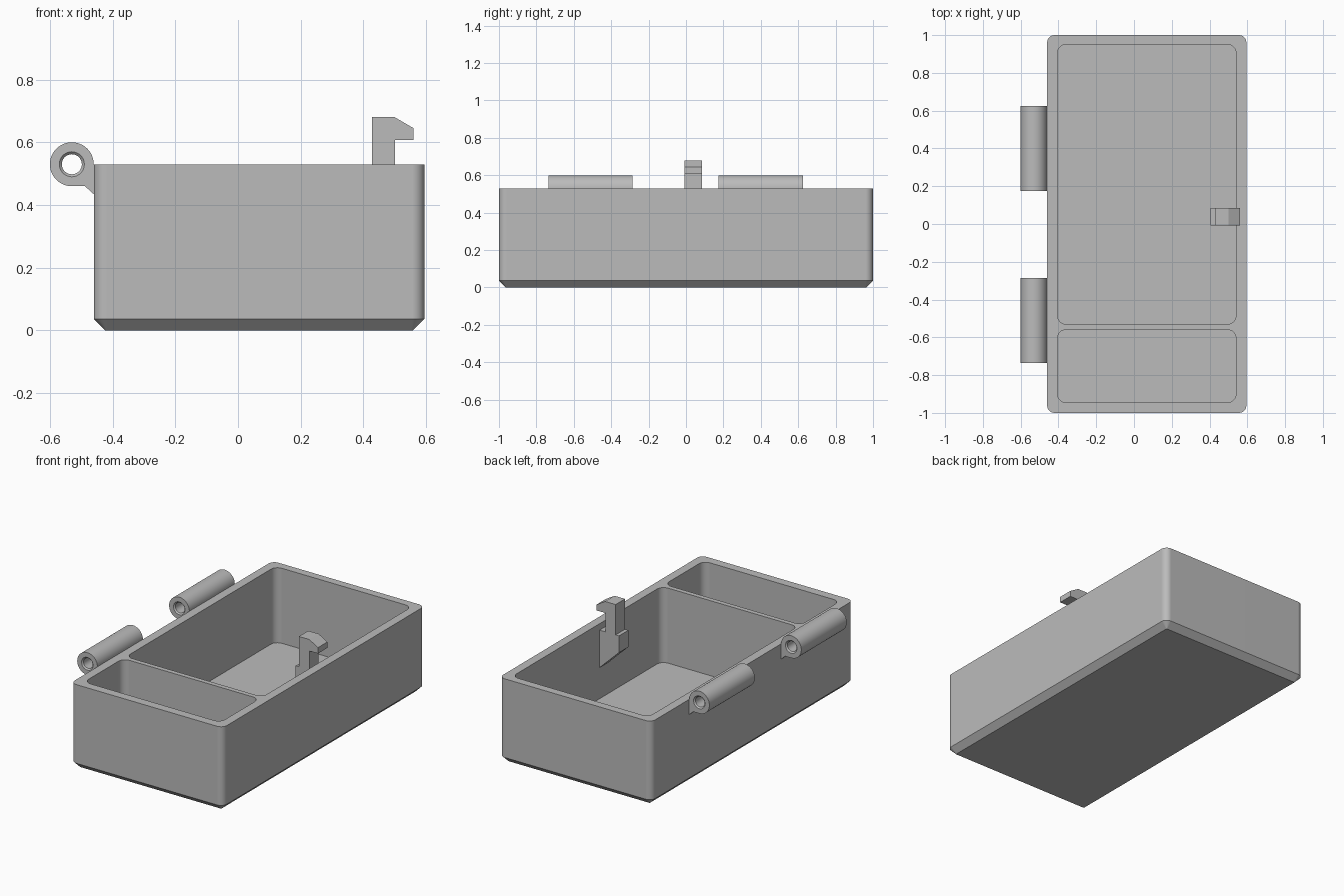
import bpy, bmesh
from math import pi, cos, sin, radians
from mathutils import Vector

if "Cube" in bpy.data.objects:
    bpy.data.objects.remove(bpy.data.objects["Cube"])

GREY = (0.5, 0.5, 0.5, 1)
mat = bpy.data.materials.new("plain grey")
mat.use_nodes = True
mat.diffuse_color = GREY
mat.node_tree.nodes["Principled BSDF"].inputs["Base Color"].default_value = GREY


def rounded_rect(x0, x1, y0, y1, r, z, seg=8):
    pts = []
    corners = [(x1 - r, y1 - r), (x0 + r, y1 - r), (x0 + r, y0 + r), (x1 - r, y0 + r)]
    for q, (cx, cy) in enumerate(corners):
        for i in range(seg + 1):
            a = (q + i / seg) * pi / 2
            pts.append((cx + r * cos(a), cy + r * sin(a), z))
    return pts


def circle(cx, cz, r, y, n=32):
    return [(cx + r * cos(2 * pi * i / n), y, cz + r * sin(2 * pi * i / n)) for i in range(n)]


def add_loop(bm, pts):
    verts = [bm.verts.new(p) for p in pts]
    for a, b in zip(verts, verts[1:] + verts[:1]):
        bm.edges.new((a, b))
    return verts


def bridge(bm, *loops):
    for a, b in zip(loops, loops[1:]):
        n = len(a)
        for i in range(n):
            j = (i + 1) % n
            bm.faces.new((a[i], a[j], b[j], b[i]))


def fill(bm, normal, *loops):
    # flat face bounded by the first loop, with the other loops as holes
    edges = [bm.edges.get((a, b)) for lp in loops for a, b in zip(lp, lp[1:] + lp[:1])]
    bmesh.ops.triangle_fill(bm, use_beauty=True, edges=edges, normal=Vector(normal))


def finish(bm, name):
    bmesh.ops.recalc_face_normals(bm, faces=bm.faces)
    mesh = bpy.data.meshes.new(name)
    bm.to_mesh(mesh)
    bm.free()
    ob = bpy.data.objects.new(name, mesh)
    bpy.context.collection.objects.link(ob)
    mesh.materials.append(mat)
    bpy.ops.object.select_all(action="DESELECT")
    ob.select_set(True)
    bpy.context.view_layer.objects.active = ob
    bpy.ops.object.shade_smooth_by_angle(angle=radians(30))
    mod = ob.modifiers.new("flat walls", "WEIGHTED_NORMAL")
    mod.keep_sharp = True
    return ob


# Box body with chamfered base and two compartments
X0, X1, TOP, FLOOR, CH = -0.46, 0.595, 0.53, 0.06, 0.037
bm = bmesh.new()
base = add_loop(bm, rounded_rect(X0 + CH, X1 - CH, -1 + CH, 1 - CH, 0.004, 0))
waist = add_loop(bm, rounded_rect(X0, X1, -1, 1, 0.04, CH))
rim = add_loop(bm, rounded_rect(X0, X1, -1, 1, 0.04, TOP))
bridge(bm, base, waist, rim)
bm.faces.new(base)
openings = []
for y0, y1 in ((-0.53, 0.95), (-0.945, -0.56)):
    mouth = add_loop(bm, rounded_rect(-0.405, 0.54, y0, y1, 0.045, TOP))
    floor = add_loop(bm, rounded_rect(-0.405, 0.54, y0, y1, 0.045, FLOOR))
    bridge(bm, mouth, floor)
    bm.faces.new(floor)
    openings.append(mouth)
fill(bm, (0, 0, 1), rim, *openings)
finish(bm, "box_body")

# Hinge barrels with a countersunk bore and a gusset to the wall
HX, HZ, R = -0.53, 0.53, 0.07


def hinge(name, y0, y1):
    bm = bmesh.new()
    ends = []
    for y in (y0, y1):
        arc = [(HX + R * cos(i * pi / 24), y, HZ + R * sin(i * pi / 24)) for i in range(37)]
        ends.append(add_loop(bm, arc + [(-0.488, y, 0.46), (-0.455, y, 0.43)]))
    bridge(bm, *ends)
    c = 0.008
    bore = [add_loop(bm, circle(HX, HZ, r, y)) for r, y in
            ((0.04, y0), (0.032, y0 + c), (0.032, y1 - c), (0.04, y1))]
    bridge(bm, *bore)
    fill(bm, (0, -1, 0), ends[0], bore[0])
    fill(bm, (0, 1, 0), ends[1], bore[-1])
    finish(bm, name)


hinge("front_hinge_barrel", -0.735, -0.285)
hinge("back_hinge_barrel", 0.175, 0.625)

# Latch hook on a sloped mounting block inside the wall
profile = [(0.428, 0.68), (0.50, 0.68), (0.56, 0.645), (0.56, 0.608), (0.50, 0.608),
           (0.50, 0.49), (0.545, 0.49), (0.545, 0.25), (0.405, 0.385), (0.405, 0.49),
           (0.428, 0.49)]
bm = bmesh.new()
sides = [add_loop(bm, [(x, y, z) for x, z in profile]) for y in (-0.008, 0.085)]
bridge(bm, *sides)
for side in sides:
    bm.faces.new(side)
finish(bm, "latch_hook")
